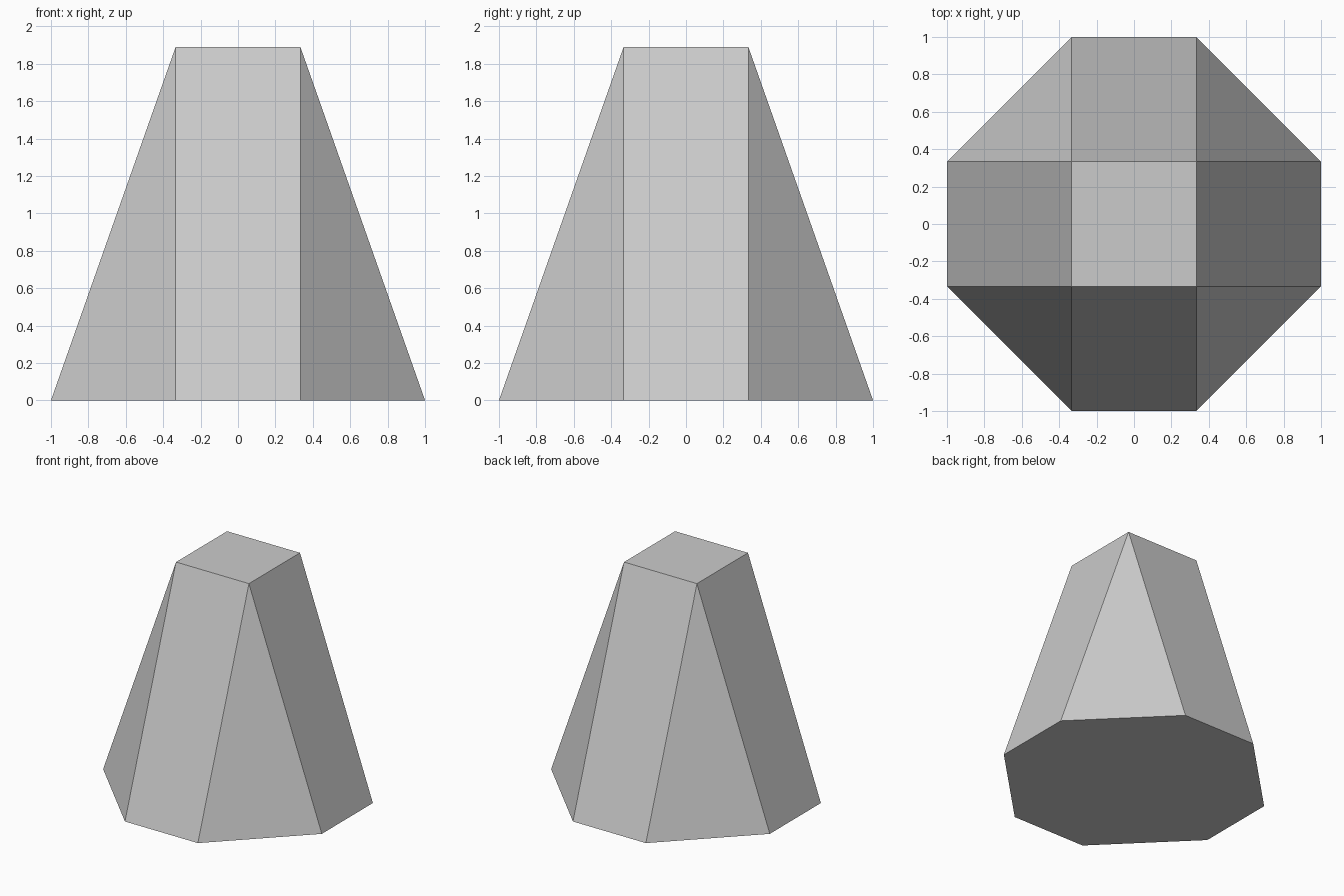
import bpy, bmesh

default = bpy.data.objects.get("Cube")
if default:
    bpy.data.objects.remove(default, do_unlink=True)

HEIGHT, OUTER, INNER = 1.89, 1.0, 1 / 3

# Plain grey
grey = bpy.data.materials.new("light_grey")
grey.use_nodes = True
colour = (0.6, 0.6, 0.6, 1)
grey.diffuse_color = colour
grey.node_tree.nodes["Principled BSDF"].inputs["Base Color"].default_value = colour

# Eight-sided base tapering to a square top, walked one corner at a time
bm = bmesh.new()
base, top = [], []
for sx, sy in ((1, 1), (-1, 1), (-1, -1), (1, -1)):
    pair = [(sx * OUTER, sy * INNER, 0), (sx * INNER, sy * OUTER, 0)]
    if sx * sy < 0:
        pair.reverse()
    base += [bm.verts.new(p) for p in pair]
    top.append(bm.verts.new((sx * INNER, sy * INNER, HEIGHT)))

for i in range(4):
    a, b, c = (base[(2 * i + k) % 8] for k in range(3))
    bm.faces.new((a, b, top[i]))                      # corner triangle
    bm.faces.new((b, c, top[(i + 1) % 4], top[i]))    # straight side
bm.faces.new(top)
bm.faces.new(base[::-1])
bmesh.ops.recalc_face_normals(bm, faces=bm.faces)

mesh = bpy.data.meshes.new("tapered_block")
bm.to_mesh(mesh)
bm.free()
mesh.materials.append(grey)
block = bpy.data.objects.new("tapered_block", mesh)
bpy.context.collection.objects.link(block)
